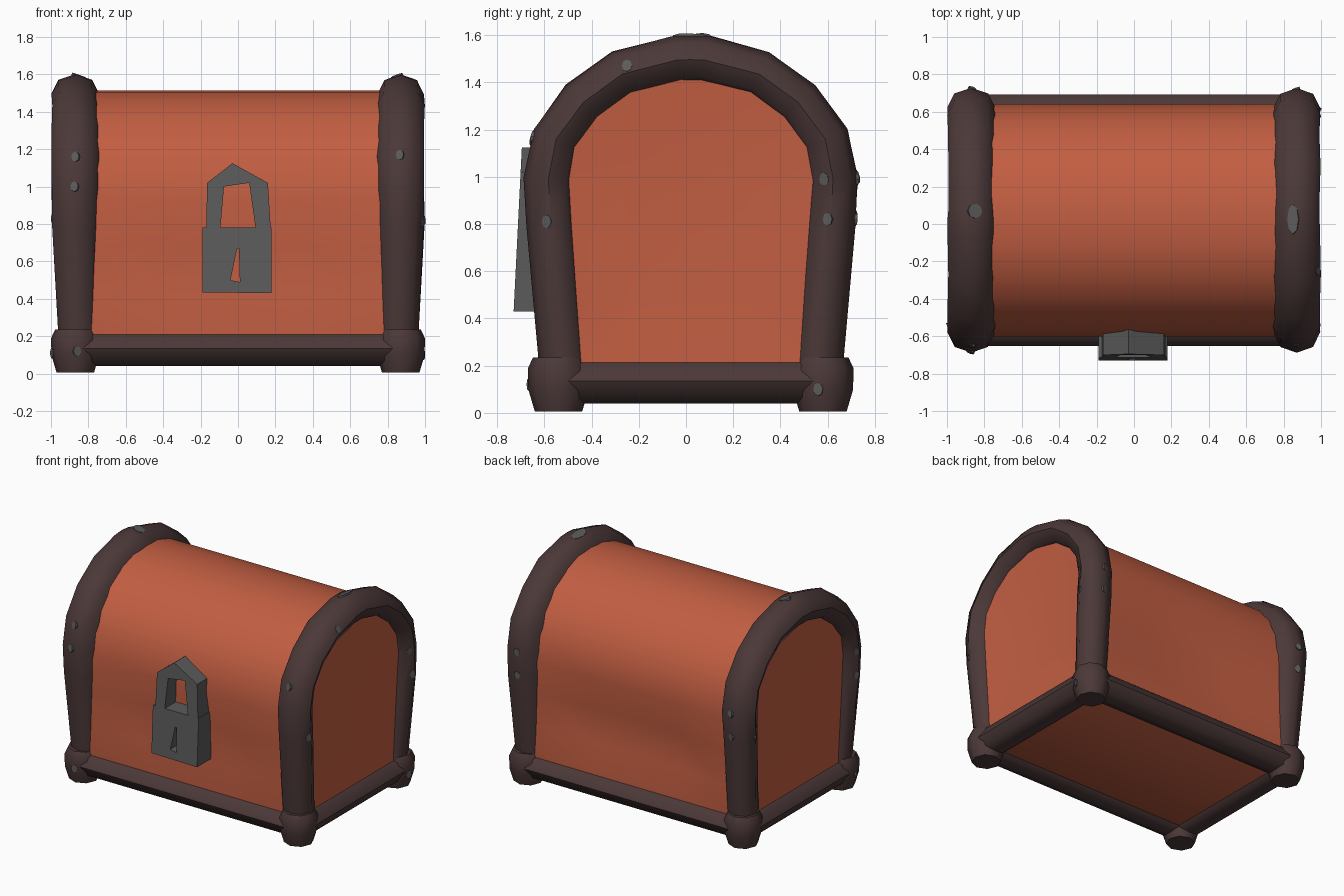
import bpy, bmesh, math, random
from mathutils import Vector
from mathutils.bvhtree import BVHTree

if "Cube" in bpy.data.objects:
    bpy.data.objects.remove(bpy.data.objects["Cube"])

random.seed(4)
CY = 0.02          # chest centre in y (the lock sticks out in front)
FX = 0.87          # x of the end frames


def material(name, rgb):
    m = bpy.data.materials.new(name)
    m.diffuse_color = (*rgb, 1)
    m.use_nodes = True
    m.node_tree.nodes["Principled BSDF"].inputs["Base Color"].default_value = m.diffuse_color
    return m


RED = material("red wood", (0.54, 0.112, 0.054))
DARK = material("dark trim", (0.072, 0.040, 0.040))
GREY = material("grey metal", (0.105, 0.105, 0.105))
trees = []         # trim surfaces, used to seat the rivets


def finish(bm, name, mat, angle=40, trim=False):
    bmesh.ops.recalc_face_normals(bm, faces=bm.faces)
    if trim:
        trees.append(BVHTree.FromBMesh(bm))
    me = bpy.data.meshes.new(name)
    bm.to_mesh(me)
    bm.free()
    me.materials.append(mat)
    ob = bpy.data.objects.new(name, me)
    bpy.context.collection.objects.link(ob)
    bpy.ops.object.select_all(action='DESELECT')
    ob.select_set(True)
    bpy.context.view_layer.objects.active = ob
    bpy.ops.object.shade_smooth_by_angle(angle=math.radians(angle))
    return ob


def skin(rings):
    """Closed tube through equal-length rings of points."""
    bm = bmesh.new()
    vs = [[bm.verts.new(p) for p in r] for r in rings]
    n = len(vs[0])
    for a, b in zip(vs, vs[1:]):
        for i in range(n):
            j = (i + 1) % n
            bm.faces.new((a[i], a[j], b[j], b[i]))
    bm.faces.new(vs[0])
    bm.faces.new(vs[-1])
    return bm


def octagon(centre, u, v, ru, rv):
    c, u, v = Vector(centre), Vector(u), Vector(v)
    return [c + u * (ru * math.cos(i * math.pi / 4)) + v * (rv * math.sin(i * math.pi / 4))
            for i in range(8)]


def mirrored(half):
    """Half profile from bottom to apex (y = 0) -> full arch."""
    return half + [(-y, z) for y, z in half[-2::-1]]


# Chest body: vaulted profile, slightly dented walls, dished end panels
profile = mirrored([(.54, .078), (.605, .13), (.615, .23), (.613, .42), (.616, .68), (.622, .92),
                    (.595, 1.10), (.53, 1.24), (.42, 1.37), (.28, 1.46), (.14, 1.503), (0, 1.515)])


def body_ring(x, dent=0, scale=1):
    ring = []
    for y, z in profile:
        d = dent * (1 if y > 0 else .5) if .3 < z < .7 else 0
        y -= math.copysign(d, y)
        ring.append((x, y * scale + CY, .75 + (z - .75) * scale))
    return ring


body = skin([body_ring(-.905, 0, .45), body_ring(-.93), body_ring(-.72), body_ring(-.35, .045),
             body_ring(.35, .045), body_ring(.72), body_ring(.93), body_ring(.905, 0, .45)])
finish(body, "chest_body", RED)

# Arched end frames
path = mirrored([(.53, .10), (.545, .25), (.592, .80), (.603, .99), (.57, 1.16),
                 (.455, 1.315), (.29, 1.435), (.06, 1.494), (0, 1.496)])
for side, name in ((-1, "left_arch"), (1, "right_arch")):
    rings = []
    for i, (y, z) in enumerate(path):
        a, b = path[max(i - 1, 0)], path[min(i + 1, len(path) - 1)]
        t = Vector((0, b[0] - a[0], b[1] - a[1])).normalized()
        out = Vector((0, t.z, -t.y))
        rx = (.106 if z < .3 else .125) + random.uniform(-.005, .004)
        cx = FX - (.012 if z < .3 else 0)
        rings.append(octagon((side * cx, y + CY, z), (side, 0, 0), out, rx,
                             .104 + random.uniform(-.003, .003)))
    finish(skin(rings), name, DARK, 50, True)

# Bottom rails: front and back, left and right
for s, (a, b) in ((-1, ("front_rail", "left_rail")), (1, ("back_rail", "right_rail"))):
    y = s * .56 + CY
    finish(skin([octagon((x, y, .135), (0, 1, 0), (0, 0, 1), .112, .093) for x in (-FX, FX)]),
           a, DARK, 50, True)
    finish(skin([octagon((s * FX, CY + t * .53, .135), (1, 0, 0), (0, 0, 1), .112, .096)
                 for t in (-1, 1)]), b, DARK, 50, True)

# Bulging corner feet
for sx, nx in ((-1, "left"), (1, "right")):
    for sy, ny in ((-1, "front"), (1, "back")):
        c = (sx * FX, sy * .56 + CY)
        rings = [octagon((*c, z), (1, 0, 0), (0, 1, 0), r, r)
                 for z, r in ((0.005, .10), (.10, .128), (.19, .129), (.235, .108))]
        finish(skin(rings), f"{ny}_{nx}_foot", DARK, 50, True)


# Padlock: strips between an outer and an inner outline, given depth
def lock_part(name, outer, inner, closed):
    bm = bmesh.new()
    front = lambda x, z: (x, -.73 + (z - .43) * .05, z)
    back = lambda x, z: (x, -.56, z)
    o, i_, ob_, ib = [[bm.verts.new(f(*p)) for p in pts]
                      for f, pts in ((front, outer), (front, inner), (back, outer), (back, inner))]
    n = len(outer)
    for k in range(n if closed else n - 1):
        j = (k + 1) % n
        for a, b in ((o, i_), (ob_, ib), (o, ob_), (i_, ib)):
            bm.faces.new((a[k], a[j], b[j], b[k]))
    if not closed:
        for k in (0, n - 1):
            bm.faces.new((o[k], i_[k], ib[k], ob_[k]))
    finish(bm, name, GREY, 30)


lock_part("lock_plate", [(-.19, .78), (.18, .78), (.18, .43), (-.19, .435)],
          [(-.005, .67), (.005, .67), (.01, .49), (-.04, .50)], True)
lock_part("lock_shackle",
          [(-.17, .77), (-.165, 1.02), (-.03, 1.125), (.16, 1.02), (.175, .77)],
          [(-.095, .77), (-.075, 1.0), (-.01, 1.01), (.06, 1.02), (.095, .77)], False)

# Rivets: small metal studs pressed into the trim along a view direction
rivets = bmesh.new()


def rivet(p, d, ru=.022, rv=.028):
    d = Vector(d)
    start = Vector(p) - d * 3
    hits = [h for h in (t.ray_cast(start, d) for t in trees) if h[0]]
    if not hits:
        return
    pos, nrm = min(hits, key=lambda h: h[3])[:2]
    u = Vector((1, 0, 0)) if abs(d.x) < .5 else Vector((0, 1, 0))
    u = (u - nrm * u.dot(nrm)).normalized()
    v = nrm.cross(u)
    rings = [[rivets.verts.new(q) for q in octagon(pos + nrm * h, u, v, ru, rv)]
             for h in (-.014, .003)]
    for i in range(8):
        j = (i + 1) % 8
        rivets.faces.new((rings[0][i], rings[0][j], rings[1][j], rings[1][i]))
    rivets.faces.new(rings[0])
    rivets.faces.new(rings[1])


for x, z in ((-.87, 1.16), (-.875, 1.0), (.865, 1.17), (-.86, .12)):    # front
    rivet((x, 0, z), (0, 1, 0))
for x, z in ((.865, .99), (.865, .82), (-.865, 1.0), (-.865, .83)):     # back
    rivet((x, 0, z), (0, -1, 0))
for y, z in ((-.25, 1.47), (.585, .99), (.60, .82), (-.59, .81), (.56, .10)):
    rivet((0, y, z), (-1, 0, 0))                                        # right
for y, z in ((.60, .82), (-.56, 1.0), (-.56, .83), (-.55, .11)):        # left
    rivet((0, y, z), (1, 0, 0))
rivet((-.85, .07, 0), (0, 0, -1), .04, .04)                             # top
rivet((.85, .025, 0), (0, 0, -1), .032, .08)
finish(rivets, "rivets", GREY, 30)
